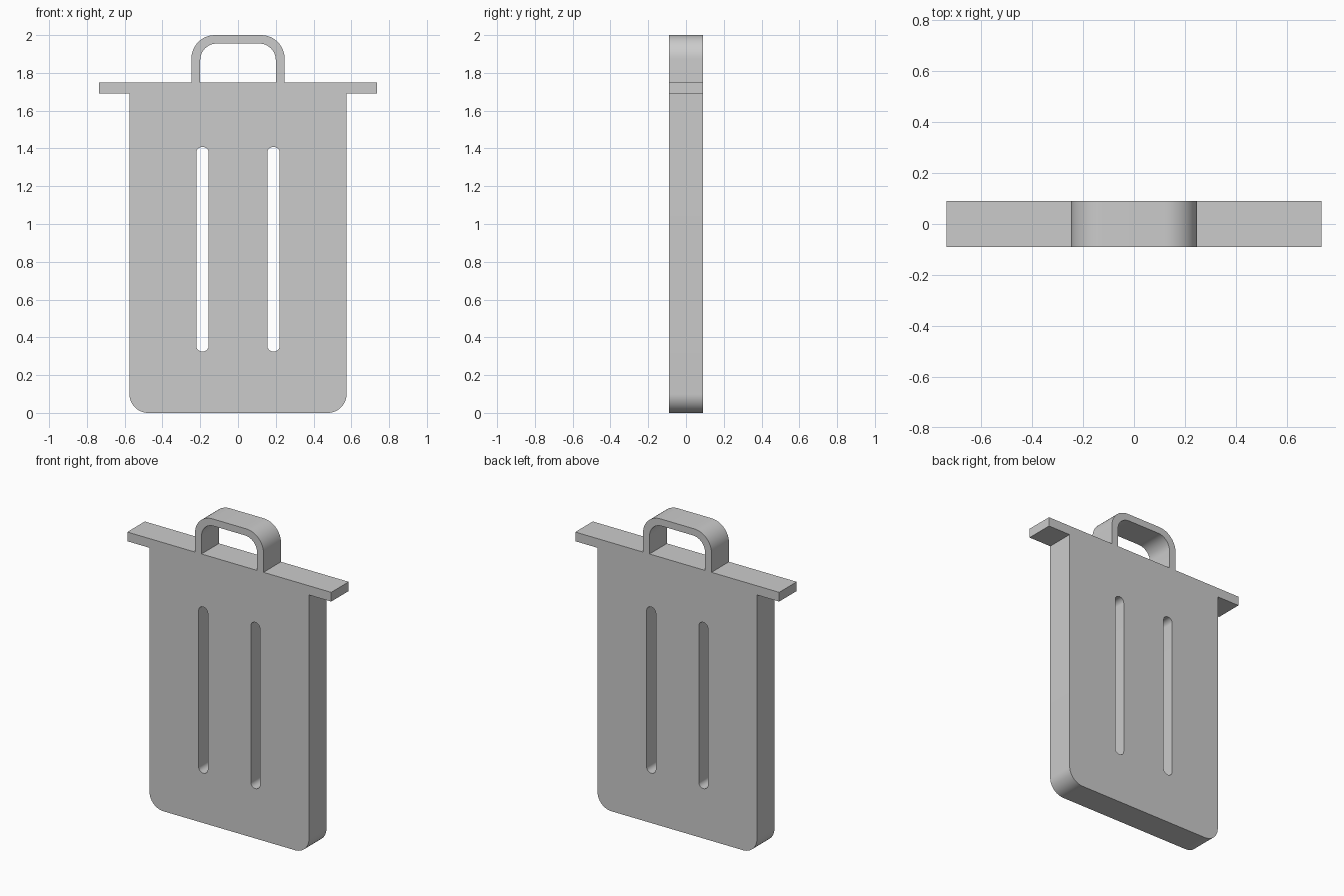
import bpy, bmesh
from math import radians
from mathutils import Matrix, Vector

cube = bpy.data.objects.get("Cube")
if cube:
    bpy.data.objects.remove(cube, do_unlink=True)

HALF_DEPTH = 0.09
RIM_TOP = 1.75
RIM_BOTTOM = 1.69
STEPS = 12

grey = bpy.data.materials.new("light grey")
grey.use_nodes = True
grey.diffuse_color = (0.6, 0.6, 0.6, 1)
grey.node_tree.nodes["Principled BSDF"].inputs["Base Color"].default_value = (0.6, 0.6, 0.6, 1)


def rounded(corners):
    """Turn (x, z, radius) right-angled corners into a closed list of points."""
    points = []
    for i, (x, z, r) in enumerate(corners):
        here = Vector((x, z))
        if r == 0:
            points.append(here)
            continue
        before = (Vector(corners[i - 1][:2]) - here).normalized()
        after = (Vector(corners[(i + 1) % len(corners)][:2]) - here).normalized()
        centre = here + (before + after) * r
        for k in range(STEPS + 1):
            turn = Matrix.Rotation(radians(90) * k / STEPS, 2)
            # rotate from the incoming tangent towards the outgoing one
            if before.x * after.y - before.y * after.x > 0:
                turn.transpose()
            points.append(centre + turn @ (-after * r))
    return points


def mirrored(half):
    """Complete a right-hand half profile listed from bottom to top."""
    return half + [(-x, z, r) for x, z, r in reversed(half)]


# Silhouette: rounded body, wide lid rim and handle
outline = mirrored([
    (0.575, 0, 0.1), (0.575, RIM_BOTTOM, 0),
    (0.735, RIM_BOTTOM, 0), (0.735, RIM_TOP, 0),
    (0.247, RIM_TOP, 0), (0.247, 2, 0.125),
])

# Openings: inside of the handle and two long slots
handle_gap = mirrored([(0.2, RIM_TOP, 0), (0.2, 1.955, 0.087)])
loops = [outline, handle_gap]
for side in (-1, 1):
    cx, w, r = side * 0.188, 0.033, 0.032
    loops.append([(cx + w, 0.325, r), (cx + w, 1.408, r),
                  (cx - w, 1.408, r), (cx - w, 0.325, r)])

# Filled, extruded profile
curve = bpy.data.curves.new("bin_profile", "CURVE")
curve.dimensions = "2D"
curve.fill_mode = "BOTH"
curve.extrude = HALF_DEPTH
for loop in loops:
    points = rounded(loop)
    spline = curve.splines.new("POLY")
    spline.points.add(len(points) - 1)
    for slot, p in zip(spline.points, points):
        slot.co = (p.x, p.y, 0, 1)
    spline.use_cyclic_u = True

profile = bpy.data.objects.new("bin_profile", curve)
bpy.context.collection.objects.link(profile)
bpy.context.view_layer.update()
mesh = bpy.data.meshes.new_from_object(
    profile.evaluated_get(bpy.context.evaluated_depsgraph_get()))
bpy.data.objects.remove(profile, do_unlink=True)

# Weld, stand upright and shade
bm = bmesh.new()
bm.from_mesh(mesh)
bmesh.ops.remove_doubles(bm, verts=bm.verts, dist=0.0001)
bmesh.ops.rotate(bm, verts=bm.verts, cent=(0, 0, 0), matrix=Matrix.Rotation(radians(90), 3, "X"))
bmesh.ops.recalc_face_normals(bm, faces=bm.faces)
bm.to_mesh(mesh)
bm.free()
mesh.materials.clear()
mesh.materials.append(grey)

trash_bin = bpy.data.objects.new("trash_bin", mesh)
bpy.context.collection.objects.link(trash_bin)
bpy.ops.object.select_all(action="DESELECT")
trash_bin.select_set(True)
bpy.context.view_layer.objects.active = trash_bin
bpy.ops.object.shade_smooth_by_angle(angle=radians(30))
